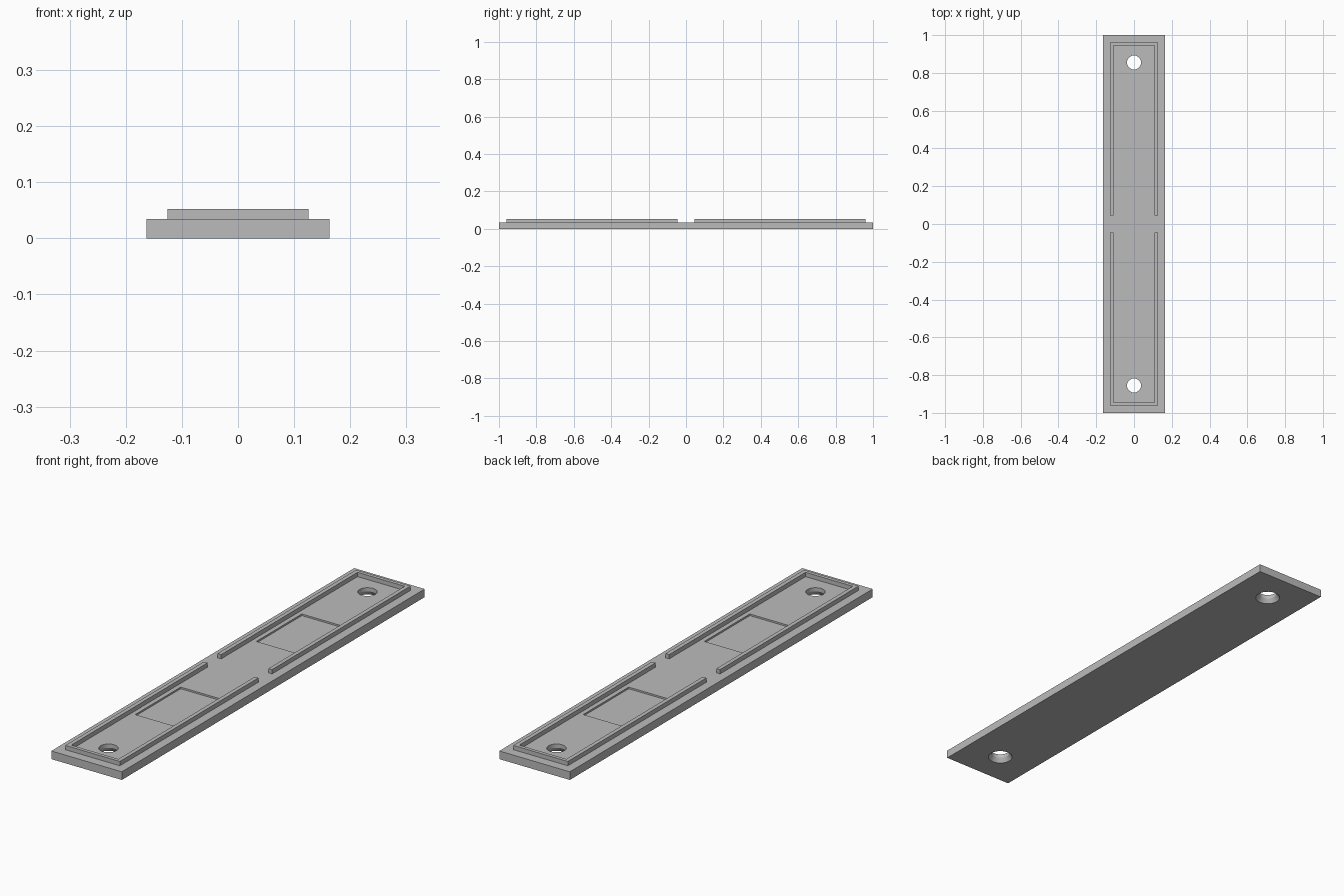
import bpy
import bmesh
from mathutils import Matrix

if "Cube" in bpy.data.objects:
    bpy.data.objects.remove(bpy.data.objects["Cube"], do_unlink=True)

HALF_W, TOP, RAIL_TOP = 0.163, 0.034, 0.052
HOLE_Y, HOLE_R, SINK_R, SINK_Z = 0.855, 0.037, 0.049, 0.018

grey = bpy.data.materials.new("plain grey")
grey.use_nodes = True
grey.diffuse_color = (0.5, 0.5, 0.5, 1)
grey.node_tree.nodes["Principled BSDF"].inputs["Base Color"].default_value = grey.diffuse_color


def add_object(name, bm):
    bmesh.ops.recalc_face_normals(bm, faces=bm.faces)
    mesh = bpy.data.meshes.new(name)
    bm.to_mesh(mesh)
    bm.free()
    mesh.materials.append(grey)
    obj = bpy.data.objects.new(name, mesh)
    bpy.context.collection.objects.link(obj)
    return obj


def prism(name, outline, z0, z1):
    """Extrude a flat outline from z0 up to z1."""
    bm = bmesh.new()
    face = bm.faces.new([bm.verts.new((x, y, z0)) for x, y in outline])
    new = bmesh.ops.extrude_face_region(bm, geom=[face])["geom"]
    verts = [v for v in new if isinstance(v, bmesh.types.BMVert)]
    bmesh.ops.translate(bm, verts=verts, vec=(0, 0, z1 - z0))
    return add_object(name, bm)


def block(name, x, y0, y1, z0, z1):
    return prism(name, [(-x, y0), (x, y0), (x, y1), (-x, y1)], z0, z1)


def hole_cutter(name, y):
    """Straight bore that widens into a countersink on the underside."""
    slope = (SINK_R - HOLE_R) / SINK_Z
    profile = [(0, -0.01), (SINK_R + slope * 0.01, -0.01),
               (HOLE_R, SINK_Z), (HOLE_R, 0.1), (0, 0.1)]
    bm = bmesh.new()
    verts = [bm.verts.new((r, 0, z)) for r, z in profile]
    edges = [bm.edges.new(pair) for pair in zip(verts, verts[1:])]
    bmesh.ops.spin(bm, geom=verts + edges, cent=(0, 0, 0), axis=(0, 0, 1),
                   angle=6.2831853, steps=48)
    bmesh.ops.remove_doubles(bm, verts=bm.verts, dist=0.0001)
    bmesh.ops.transform(bm, matrix=Matrix.Translation((0, y, 0)), verts=bm.verts)
    return add_object(name, bm)


def cut(target, cutter):
    cutter.hide_render = True
    mod = target.modifiers.new("cut", 'BOOLEAN')
    mod.operation, mod.solver, mod.object = 'DIFFERENCE', 'EXACT', cutter
    bpy.context.view_layer.objects.active = target
    bpy.ops.object.modifier_apply(modifier=mod.name)
    bpy.data.objects.remove(cutter, do_unlink=True)


# Base plate
plate = block("base_plate", HALF_W, -1, 1, 0, TOP)

for end, s in (("front", -1), ("back", 1)):
    # Shallow pocket and countersunk screw hole
    cut(plate, block("pocket_cutter", 0.09, *sorted((s * 0.25, s * 0.55)), TOP - 0.007, TOP + 0.05))
    cut(plate, hole_cutter("hole_cutter", s * HOLE_Y))

    # Three-sided raised rail, open toward the middle
    outer_x, inner_x, outer_y, inner_y, open_y = 0.126, 0.109, 0.96, 0.945, 0.045
    half = [(inner_x, inner_y), (inner_x, open_y), (outer_x, open_y), (outer_x, outer_y)]
    outline = half + [(-x, y) for x, y in reversed(half)]
    prism(end + "_rail", [(x, s * y) for x, y in outline], TOP, RAIL_TOP)

# Smooth bores with crisp edges
bpy.ops.object.select_all(action='DESELECT')
plate.select_set(True)
bpy.context.view_layer.objects.active = plate
bpy.ops.object.shade_smooth_by_angle(angle=0.4)
